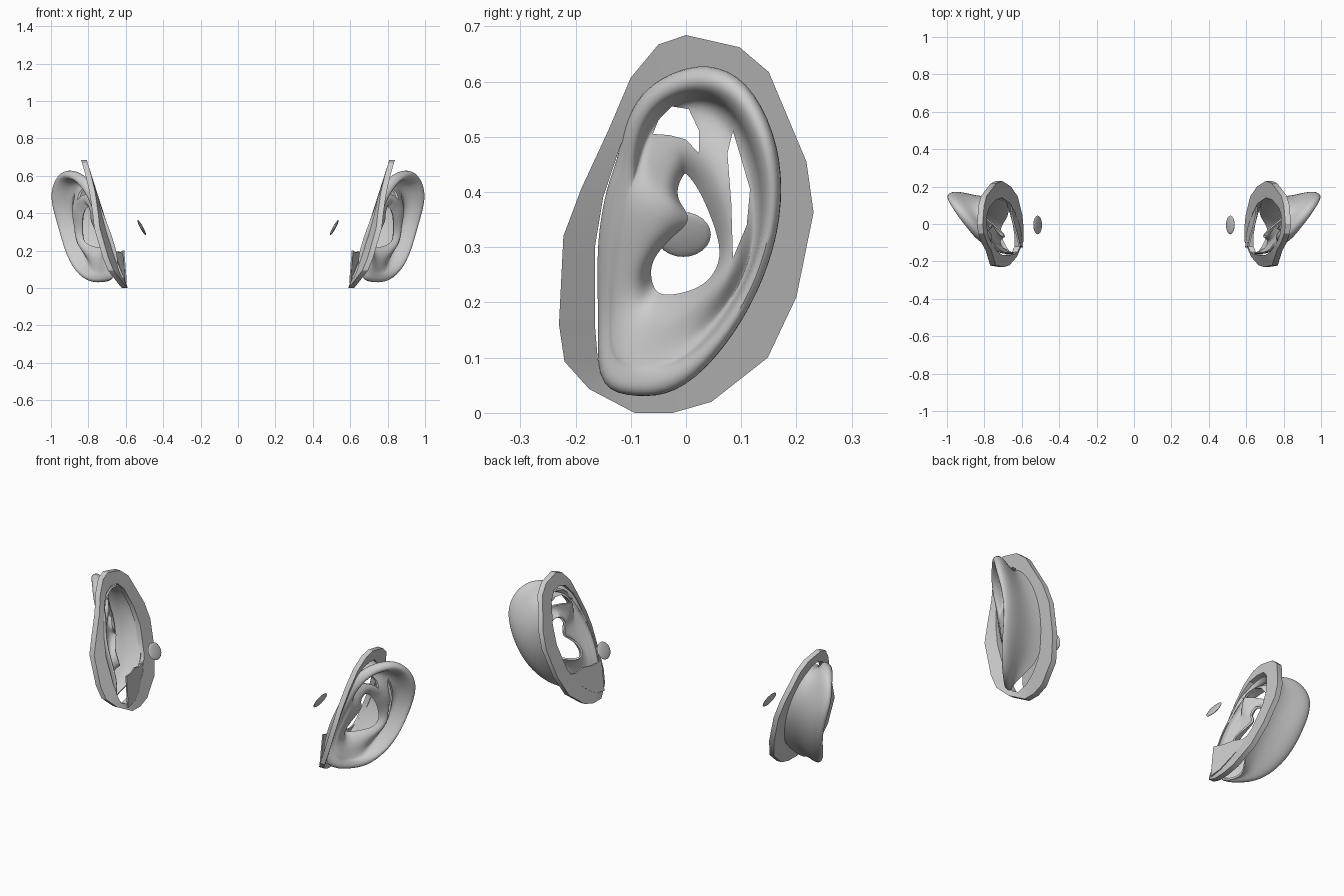
import bpy, bmesh
from mathutils import Vector, Matrix

cube = bpy.data.objects.get("Cube")
if cube:
    bpy.data.objects.remove(cube, do_unlink=True)

grey = bpy.data.materials.new("plain grey")
grey.use_nodes = True
grey.diffuse_color = (0.6, 0.6, 0.6, 1)
bsdf = next(n for n in grey.node_tree.nodes if n.type == "BSDF_PRINCIPLED")
bsdf.inputs["Base Color"].default_value = (0.6, 0.6, 0.6, 1)


def finish(name, bm):
    """Turn a bmesh into a grey object."""
    bmesh.ops.recalc_face_normals(bm, faces=bm.faces)
    mesh = bpy.data.meshes.new(name)
    bm.to_mesh(mesh)
    bm.free()
    mesh.materials.append(grey)
    obj = bpy.data.objects.new(name, mesh)
    bpy.context.collection.objects.link(obj)
    return obj


def loft(name, rows, wrap=False):
    """Skin closed rings of equal length; wrap joins last ring to first."""
    bm = bmesh.new()
    rings = [[bm.verts.new(p) for p in row] for row in rows]
    pairs = list(zip(rings, rings[1:]))
    if wrap:
        pairs.append((rings[-1], rings[0]))
    for a, b in pairs:
        for i in range(len(a)):
            j = (i + 1) % len(a)
            bm.faces.new((a[i], a[j], b[j], b[i]))
    return finish(name, bm)


def prism(name, outline, surface, depth):
    """Outline (y, z) in hundredths laid on x = surface(y, z), extruded along x."""
    bm = bmesh.new()
    points = [(y / 100, z / 100) for y, z in outline]
    face = bm.faces.new([bm.verts.new((surface(y, z), y, z)) for y, z in points])
    out = bmesh.ops.extrude_face_region(bm, geom=[face])
    moved = [v for v in out["geom"] if isinstance(v, bmesh.types.BMVert)]
    bmesh.ops.translate(bm, verts=moved, vec=(depth, 0, 0))
    return finish(name, bm)


def bake(obj, angle):
    """Mirror to the other side, apply modifiers and shade."""
    obj.modifiers.new("mirror", "MIRROR").use_mirror_merge = False
    bpy.ops.object.select_all(action="DESELECT")
    obj.select_set(True)
    bpy.context.view_layer.objects.active = obj
    bpy.ops.object.convert(target="MESH")
    bpy.ops.object.shade_smooth_by_angle(angle=angle)


def plate_x(y, z):
    """Leaning plate surface that bends outward at the front."""
    return 0.59 + 0.32 * z + 2 * max(0, -y - 0.07) ** 2


def panel_x(y, z):
    """Flush with the plate at the back, lifted inward at the upper front."""
    return 0.592 + 0.32 * z - 0.24 * z * min(1, max(0, (0.05 - y) / 0.16))


# Base plates: outer and inner outline in hundredths (y, z)
OUTER = [(-5, 66.7), (0, 68.4), (9.7, 66.2), (15, 61.7), (21.8, 45.5), (23.1, 36.3),
         (20, 21), (14.8, 10), (4.6, 2), (-2.4, 0), (-9.3, 0), (-17.5, 4.3),
         (-22, 9.3), (-23, 16), (-22.2, 32), (-19, 40.5), (-14, 51.3), (-10, 60.7)]
INNER = [(-5, 60), (0, 61.5), (5, 61), (9, 57), (13, 46), (14, 36),
         (11, 22), (6, 14), (0, 9), (-6, 6), (-12, 4.5), (-15, 6),
         (-16, 10), (-16.5, 16), (-16.5, 30), (-15, 39), (-12, 48), (-9, 55)]


def plate_row(outline, lift):
    return [(plate_x(y / 100, z / 100) + lift, y / 100, z / 100) for y, z in outline]


plates = loft("base_plates", [plate_row(OUTER, 0), plate_row(OUTER, 0.03),
                              plate_row(INNER, 0.03), plate_row(INNER, 0)], wrap=True)
bake(plates, 0.5)

# Panels closing the lower part of each plate opening
panels = prism("lower_panels", [(-12.5, 3), (-12, 20), (-6, 19), (0, 19.5), (5, 18),
                                (9.5, 19), (6, 13), (0, 8), (-6, 4)], panel_x, 0.008)
bake(panels, 0.5)

# Ears: rim (y, z, x), matching edge of the canal opening, and back-fold weight
RIM = [(-11, 52, 80), (-8, 58, 84), (-3, 61.5, 88), (4, 63.5, 93.5), (11, 60.5, 98),
       (16, 51, 101), (17.5, 41, 98.5), (16, 30, 95), (11.5, 19, 92), (5, 9.5, 88),
       (-2, 3.5, 82), (-9, 3, 75), (-15.5, 4.5, 69), (-15.5, 13, 66), (-15.5, 22, 68),
       (-15.7, 31, 71), (-14, 41, 75), (-12, 46, 77)]
CANAL = [(-2, 41, 78), (-1, 43, 79), (0, 44, 80), (1, 43, 82), (2.5, 41, 83),
         (4, 38, 84), (6, 33, 84), (7, 28, 84), (5, 24, 83), (2, 22, 79),
         (-2, 21, 74), (-5, 21, 71), (-6.5, 23, 70), (-7, 26, 71), (-6, 29, 73),
         (-2, 33, 76), (1, 35, 77), (-2, 38, 77)]
FOLD = [0.7] + [1] * 8 + [0.85, 0.35, 0.15] + [0] * 5 + [0.3]
MIDDLE = Vector((0, 0, 0.33))


def swap(point):
    y, z, x = point
    return Vector((x, y, z)) / 100


rims, canals = [swap(p) for p in RIM], [swap(p) for p in CANAL]


def wall_row(amount, pinch):
    """Ring on the back wall, from the rim (0) to the plate (1), drawn in by pinch."""
    row = []
    for rim, fold in zip(rims, FOLD):
        foot = rim.lerp(MIDDLE, 0.1)
        foot.x = plate_x(foot.y, foot.z) + 0.015
        edge = rim - Vector((0.02 + 0.03 * fold, 0, 0))
        p = edge.lerp(foot, amount * fold + 0.08 * amount * (1 - fold))
        inward = (MIDDLE - p) * pinch * fold
        row.append(p + Vector((0, inward.y, inward.z)))
    return row


def bowl_row(amount, back, front):
    """Ring inside the bowl with separate relief at back and front."""
    row = []
    for rim, canal, fold in zip(rims, canals, FOLD):
        p = rim.lerp(canal, amount)
        p.x += back * fold + front * (1 - fold)
        row.append(p)
    return row


ears = loft("ears", [wall_row(1, 0), wall_row(0.55, 0.14), wall_row(0, 0),
                     bowl_row(0.03, -0.005, 0.005), bowl_row(0.16, 0.022, 0.01),
                     bowl_row(0.25, -0.01, 0.015), bowl_row(0.26, -0.05, 0.02),
                     bowl_row(0.4, -0.065, 0.025), bowl_row(0.7, 0, 0.025),
                     bowl_row(0.88, 0.01, 0.01), bowl_row(1, -0.01, -0.01)])
ears.modifiers.new("smooth", "SUBSURF").levels = 2
solid = ears.modifiers.new("thickness", "SOLIDIFY")
solid.thickness, solid.offset = 0.01, 0

# Windows in the upper fold and behind the inner ridge
cutters = [prism("upper_window", [(-2.6, 55.5), (-5, 53), (-6, 50.5), (-3, 50.3), (0, 49.5),
                                  (2.3, 47), (2.4, 51), (0.5, 55)], lambda y, z: 0.4, 0.9),
           prism("rear_slit", [(8.5, 51), (10, 46), (11.6, 40.5), (11, 34), (8.5, 28),
                               (8.2, 38), (7.5, 47)], lambda y, z: 0.4, 0.9)]
for cutter in cutters:
    cutter.hide_render = True
    cut = ears.modifiers.new("window", "BOOLEAN")
    cut.object, cut.operation, cut.solver = cutter, "DIFFERENCE", "EXACT"
bake(ears, 0.9)
for cutter in cutters:
    bpy.data.objects.remove(cutter, do_unlink=True)

# Small drum discs set deeper inside
bm = bmesh.new()
bmesh.ops.create_uvsphere(bm, u_segments=20, v_segments=12, radius=1)
bm.transform(Matrix.Translation((0.515, -0.005, 0.323)) @ Matrix.Rotation(0.5, 4, "Y")
             @ Matrix.Diagonal((0.008, 0.05, 0.046, 1)))
bake(finish("inner_discs", bm), 0.9)
